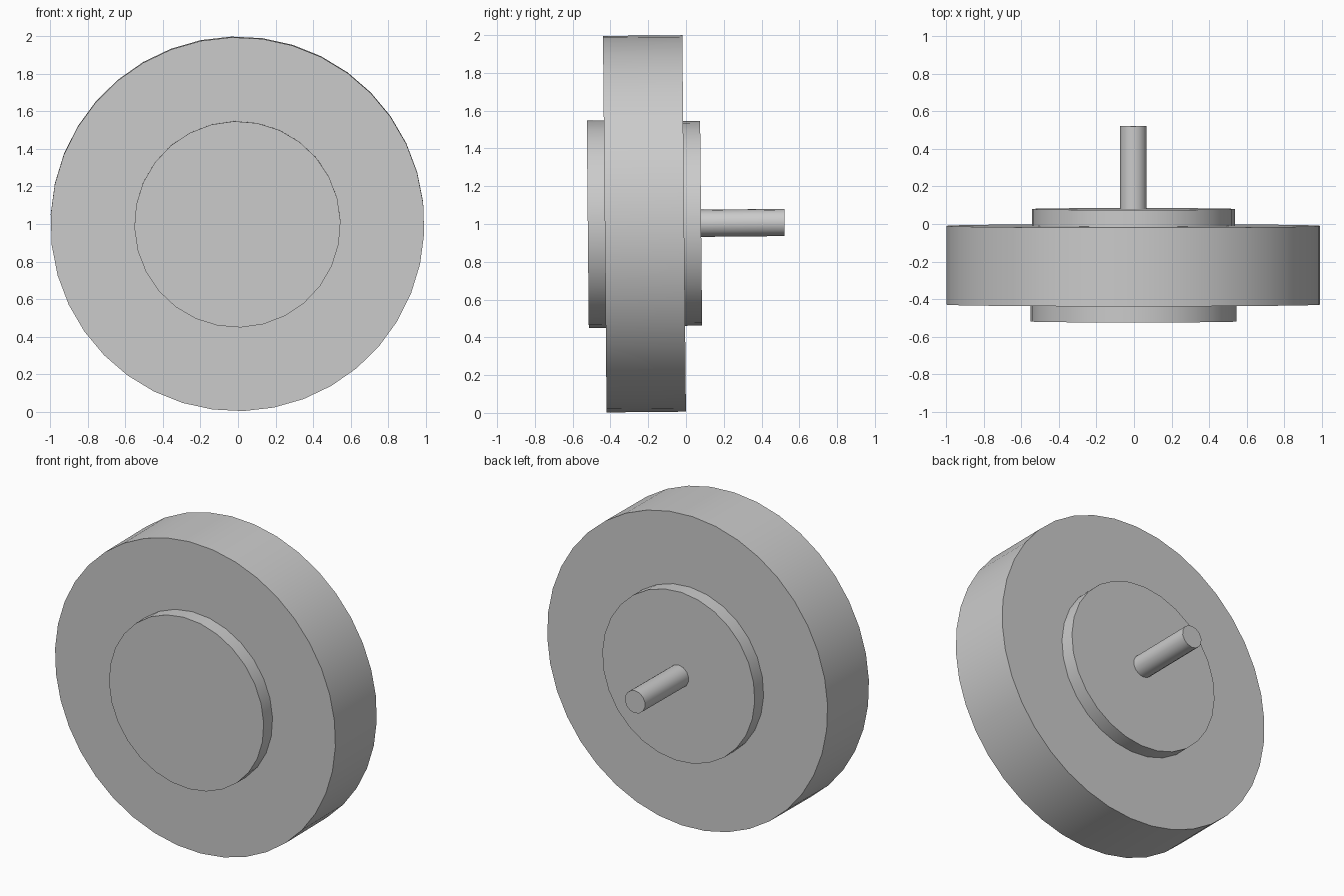
import bpy
import math
from mathutils import Matrix

cube = bpy.data.objects.get("Cube")
if cube:
    bpy.data.objects.remove(cube, do_unlink=True)

grey = bpy.data.materials.new("plain_grey")
grey.use_nodes = True
colour = (0.6, 0.6, 0.6, 1)
grey.diffuse_color = colour
grey.node_tree.nodes["Principled BSDF"].inputs["Base Color"].default_value = colour

# The whole axle leans very slightly
lean = (Matrix.Translation((-0.003, 0, 1.003))
        @ Matrix.Rotation(math.radians(0.55), 4, "X"))


def disc(name, radius, front, back, sides, turn=0):
    """Closed cylinder along the axle, from front to back."""
    bpy.ops.mesh.primitive_cylinder_add(
        vertices=sides, radius=radius, depth=back - front)
    part = bpy.context.object
    part.name = name
    part.data.materials.append(grey)
    part.matrix_world = (lean @ Matrix.Translation((0, (front + back) / 2, 0))
                         @ Matrix.Rotation(math.radians(90), 4, "X")
                         @ Matrix.Rotation(math.radians(turn), 4, "Z"))
    bpy.ops.object.shade_smooth_by_angle(angle=math.radians(30))
    return part


# Wheel, hub plates on both faces, and the shaft at the back
disc("wheel", 0.997, -0.43, -0.01, 38, 1.8)
disc("front_hub", 0.55, -0.52, -0.43, 28, 1.8)
disc("back_hub", 0.542, -0.01, 0.08, 28, 1.8)
disc("shaft", 0.072, 0.08, 0.522, 14, 1.8)
